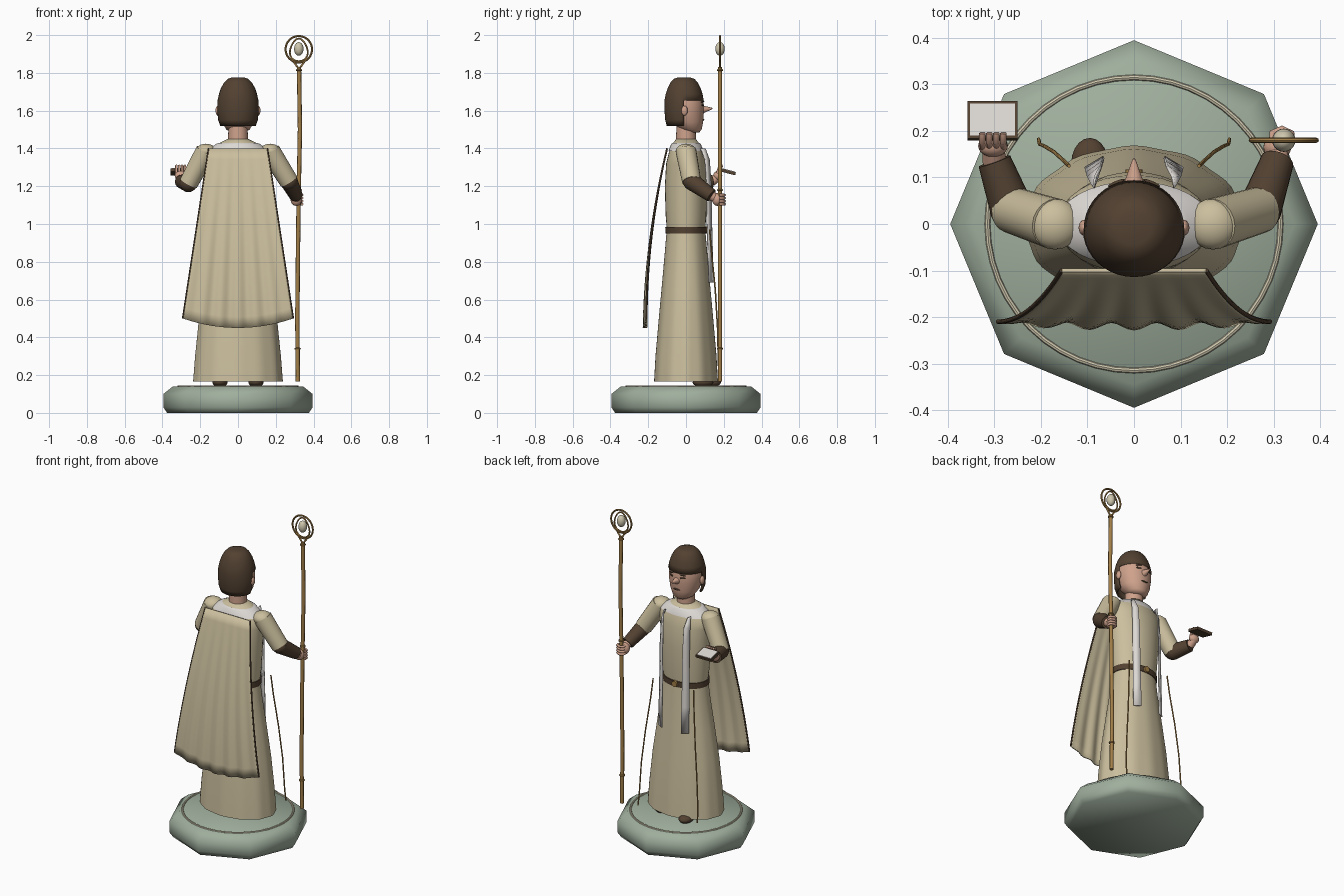
import bpy, bmesh, math
from mathutils import Vector

if "Cube" in bpy.data.objects:
    bpy.data.objects.remove(bpy.data.objects["Cube"])


def material(name, r, g, b):
    m = bpy.data.materials.new(name)
    m.diffuse_color = (r, g, b, 1)
    m.use_nodes = True
    m.node_tree.nodes["Principled BSDF"].inputs["Base Color"].default_value = m.diffuse_color
    return m


CREAM = material("cream cloth", .60, .52, .34)
BROWN = material("dark brown", .085, .053, .031)
SKIN = material("skin", .62, .36, .26)
GOLD = material("golden wood", .36, .21, .065)
WHITE = material("white linen", .72, .69, .66)
STONE = material("grey green stone", .35, .43, .34)
PEARL = material("pearl", .62, .57, .42)


def finish(name, mat, angle=40):
    o = bpy.context.object
    o.name = name
    o.data.materials.append(mat)
    bpy.ops.object.shade_smooth_by_angle(angle=math.radians(angle))
    return o


def from_bmesh(name, bm, mat, angle=40):
    bmesh.ops.recalc_face_normals(bm, faces=bm.faces)
    me = bpy.data.meshes.new(name)
    bm.to_mesh(me)
    bm.free()
    o = bpy.data.objects.new(name, me)
    bpy.context.collection.objects.link(o)
    bpy.ops.object.select_all(action='DESELECT')
    bpy.context.view_layer.objects.active = o
    o.select_set(True)
    return finish(name, mat, angle)


def loft(name, rings, mat, n=32, fold=None, angle=40, cap=True, keep=None):
    """Stack of ellipses given as (z, radius x, radius y, centre y)."""
    bm = bmesh.new()
    loops = []
    for z, rx, ry, cy in rings:
        loop = []
        for i in range(n):
            a = 2 * math.pi * i / n
            k = 1 + (fold(a, z) if fold else 0)
            loop.append(bm.verts.new((rx * k * math.cos(a), cy + ry * k * math.sin(a), z)))
        loops.append(loop)
    for lo, hi in zip(loops, loops[1:]):
        for i in range(n):
            j = (i + 1) % n
            bm.faces.new((lo[i], lo[j], hi[j], hi[i]))
    if cap:
        bm.faces.new(loops[0])
    bm.faces.new(loops[-1])
    if keep:
        bad = [f for f in bm.faces if not keep(f.calc_center_median())]
        bmesh.ops.delete(bm, geom=bad, context='FACES')
    return from_bmesh(name, bm, mat, angle)


def limb(name, p, q, r1, r2, mat, n=16):
    p, q = Vector(p), Vector(q)
    bpy.ops.mesh.primitive_cone_add(vertices=n, radius1=r1, radius2=r2, depth=(q - p).length,
                                    location=(p + q) / 2,
                                    rotation=(q - p).to_track_quat('Z', 'Y').to_euler())
    return finish(name, mat)


def ball(name, loc, size, mat, rot=(0, 0, 0)):
    bpy.ops.mesh.primitive_uv_sphere_add(segments=20, ring_count=12, location=loc, rotation=rot)
    bpy.context.object.scale = size
    return finish(name, mat)


def box(name, loc, size, mat, rot=(0, 0, 0)):
    bpy.ops.mesh.primitive_cube_add(size=1, location=loc, rotation=rot)
    bpy.context.object.scale = size
    return finish(name, mat)


def ring(name, loc, r, t, mat, rot=(0, 0, 0), scale=(1, 1, 1)):
    bpy.ops.mesh.primitive_torus_add(major_radius=r, minor_radius=t, major_segments=48,
                                     minor_segments=8, location=loc, rotation=rot)
    bpy.context.object.scale = scale
    return finish(name, mat)


def tube(name, pts, r, mat):
    cu = bpy.data.curves.new(name, 'CURVE')
    cu.dimensions = '3D'
    cu.bevel_depth = r
    cu.bevel_resolution = 2
    cu.use_fill_caps = True
    s = cu.splines.new('POLY')
    s.points.add(len(pts) - 1)
    for pt, co in zip(s.points, pts):
        pt.co = (*co, 1)
    cu.materials.append(mat)
    bpy.context.collection.objects.link(bpy.data.objects.new(name, cu))


# Octagonal plinth with an inlaid ring
loft("plinth", [(0, .375, .375, 0), (.03, .395, .395, 0), (.10, .395, .395, 0), (.14, .345, .345, 0)],
     STONE, n=8, angle=60)
ring("plinth_ring", (0, 0, .14), .315, .006, PEARL)

# Robe skirt with soft folds, torso, belt
loft("robe_skirt", [(.165, .235, .167, 0), (.30, .225, .16, 0), (.50, .205, .143, 0),
                    (.70, .175, .125, 0), (.85, .15, .112, 0), (.97, .135, .102, 0)],
     CREAM, n=64, fold=lambda a, z: .014 * (1 - z) * math.cos(12 * a))
loft("robe_torso", [(.95, .135, .10, 0), (1.05, .145, .108, 0), (1.20, .155, .112, 0),
                    (1.32, .165, .105, 0), (1.38, .17, .09, 0), (1.42, .115, .075, 0),
                    (1.45, .055, .052, 0)], CREAM, angle=60)
loft("linen_collar", [(1.387, .166, .092, 0), (1.424, .116, .079, 0), (1.43, .10, .072, 0)],
     WHITE, cap=False)
loft("belt", [(.95, .143, .108, 0), (.985, .143, .11, 0)], BROWN)
limb("buckle", (0, .10, .968), (0, .117, .968), .02, .018, GOLD)

# Stole strips, hip cords and shoes on both sides
for s, side in ((-1, "left"), (1, "right")):
    bm = bmesh.new()
    rows = [(1.40, .002, .09), (1.34, .014, .112), (1.2, .017, .121), (1.0, .018, .124),
            (.85, .019, .128), (.69, .02, .132)]
    pairs = [[bm.verts.new((s * .085 + d * w, y - .012 * d * s, z)) for d in (-1, 1)] for z, w, y in rows]
    for a, b in zip(pairs, pairs[1:]):
        bm.faces.new((a[0], a[1], b[1], b[0]))
    o = from_bmesh(side + "_stole", bm, WHITE)
    m = o.modifiers.new("thickness", 'SOLIDIFY')
    m.thickness = .006
    m.offset = 0
    tube(side + "_cord", [(s * .14, .125, .97), (s * .15, .135, .85), (s * .172, .155, .65),
                          (s * .192, .167, .45), (s * .203, .172, .25), (s * .205, .182, .18)], .004, GOLD)
    ball(side + "_shoe", (s * .095, .13 if s < 0 else .09, .162), (.04, .055, .026), BROWN)

# Long cape, flaring and rippling toward the hem
bm = bmesh.new()
NU, NV = 48, 16


def cape_point(u, v):
    x = u * (.155 + .137 * v)
    y = -.10 - .11 * (1 - (1 - v) ** 2) - v * .007 * (1 - u * u) - v * .008 * math.cos(6 * math.pi * u) * (1 - u ** 4)
    return x, y, 1.40 - v * (.90 + .05 * (1 - u * u))


grid = [[bm.verts.new(cape_point(2 * i / NU - 1, j / NV)) for i in range(NU + 1)] for j in range(NV + 1)]
for j in range(NV):
    for i in range(NU):
        bm.faces.new((grid[j][i], grid[j][i + 1], grid[j + 1][i + 1], grid[j + 1][i]))
cape = from_bmesh("cape", bm, CREAM)
m = cape.modifiers.new("thickness", 'SOLIDIFY')
m.thickness = .008
m.offset = 0
for s in (-1, 1):
    tube("cape_edge", [cape_point(s, j / NV) for j in range(NV + 1)], .005, BROWN)

# Head, neck, ears and nose
limb("neck", (0, 0, 1.43), (0, 0, 1.55), .053, .05, SKIN, 24)
loft("head", [(1.485, .035, .03, .04), (1.50, .062, .058, .025), (1.54, .085, .083, .008),
              (1.60, .098, .095, 0), (1.66, .10, .096, -.003), (1.72, .075, .075, -.005)],
     SKIN, angle=60)
limb("nose", (0, .075, 1.605), (0, .14, 1.612), .026, .003, SKIN)
for s in (-1, 1):
    ball("ear", (s * .107, -.008, 1.6), (.012, .017, .026), SKIN)
    ball("eye", (s * .038, .088, 1.63), (.017, .004, .005), BROWN, (0, 0, -s * .4))
    ball("brow", (s * .038, .0885, 1.648), (.02, .004, .004), BROWN, (0, s * .15, -s * .4))
ball("mouth", (0, .092, 1.552), (.022, .005, .005), BROWN)

# Bobbed hair, open at the face
hair = loft("hair", [(1.52, .094, .09, -.012), (1.55, .105, .098, -.012), (1.60, .11, .103, -.011),
                     (1.655, .108, .104, -.01), (1.69, .10, .097, -.01), (1.72, .09, .087, -.01),
                     (1.75, .073, .072, -.01), (1.768, .055, .055, -.01), (1.775, .035, .035, -.01)],
            BROWN, n=40, angle=60, cap=False, keep=lambda c: c.z > 1.655 or c.y < -.015)
m = hair.modifiers.new("thickness", 'SOLIDIFY')
m.thickness = .01
m.offset = -1

# Arms: wide sleeve, dark cuff, wrist
for side, sh, el, wr, hand in (
        ("left", (-.17, 0, 1.385), (-.262, .03, 1.215), (-.30, .135, 1.225), (-.303, .17, 1.25)),
        ("right", (.17, 0, 1.385), (.27, .03, 1.225), (.308, .135, 1.15), (.308, .165, 1.13))):
    limb(side + "_sleeve", sh, el, .055, .05, CREAM, 20)
    ball(side + "_shoulder", sh, (.055, .055, .04), CREAM)
    ball(side + "_elbow", el, (.047, .047, .045), BROWN)
    limb(side + "_cuff", el, wr, .047, .036, BROWN, 20)
    limb(side + "_wrist", wr, hand, .026, .022, SKIN)

# Left hand holding an open-faced book
ball("left_palm", (-.303, .168, 1.255), (.032, .024, .026), SKIN)
for i in range(4):
    x = -.326 + i * .015
    tube("left_finger", [(x, .165, 1.265), (x, .175, 1.302), (x, .195, 1.308)], .007, SKIN)
tilt = (-.25, 0, 0)
box("book_cover", (-.304, .222, 1.276), (.108, .083, .016), BROWN, tilt)
box("book_page", (-.304, .2245, 1.2845), (.096, .071, .004), WHITE, tilt)

# Right hand gripping the staff
ball("right_palm", (.308, .165, 1.13), (.03, .027, .034), SKIN)
for i in range(4):
    z = 1.105 + i * .016
    tube("right_finger", [(.297, .165, z), (.298, .196, z), (.318, .204, z), (.338, .195, z), (.339, .178, z)],
         .0075, SKIN)

# Staff with collars, loops and a pearl
tube("staff", [(.317, .18, .165), (.314, .18, .5), (.318, .18, .9), (.322, .18, 1.2), (.328, .18, 1.5),
               (.323, .18, 1.83)], .0115, GOLD)
for z, x in ((.34, .316), (1.18, .322), (1.815, .323)):
    ring("staff_collar", (x, .18, z), .012, .005, GOLD)
flat = (math.pi / 2, 0, 0)
ring("outer_loop", (.322, .18, 1.925), .070, .0055, GOLD, flat)
tube("inner_loop", [(.322 + .046 * math.sin(t) * (1 - .25 * math.cos(t)), .18, 1.922 + .06 * math.cos(t))
                    for t in [2 * math.pi * i / 32 for i in range(33)]], .0045, GOLD)
for s in (-1, 1):
    tube("loop_prong", [(.323, .18, 1.82), (.323 + s * .022, .18, 1.85), (.322 + s * .044, .18, 1.88)], .005, GOLD)
ball("pearl", (.322, .18, 1.927), (.025, .025, .036), PEARL)
